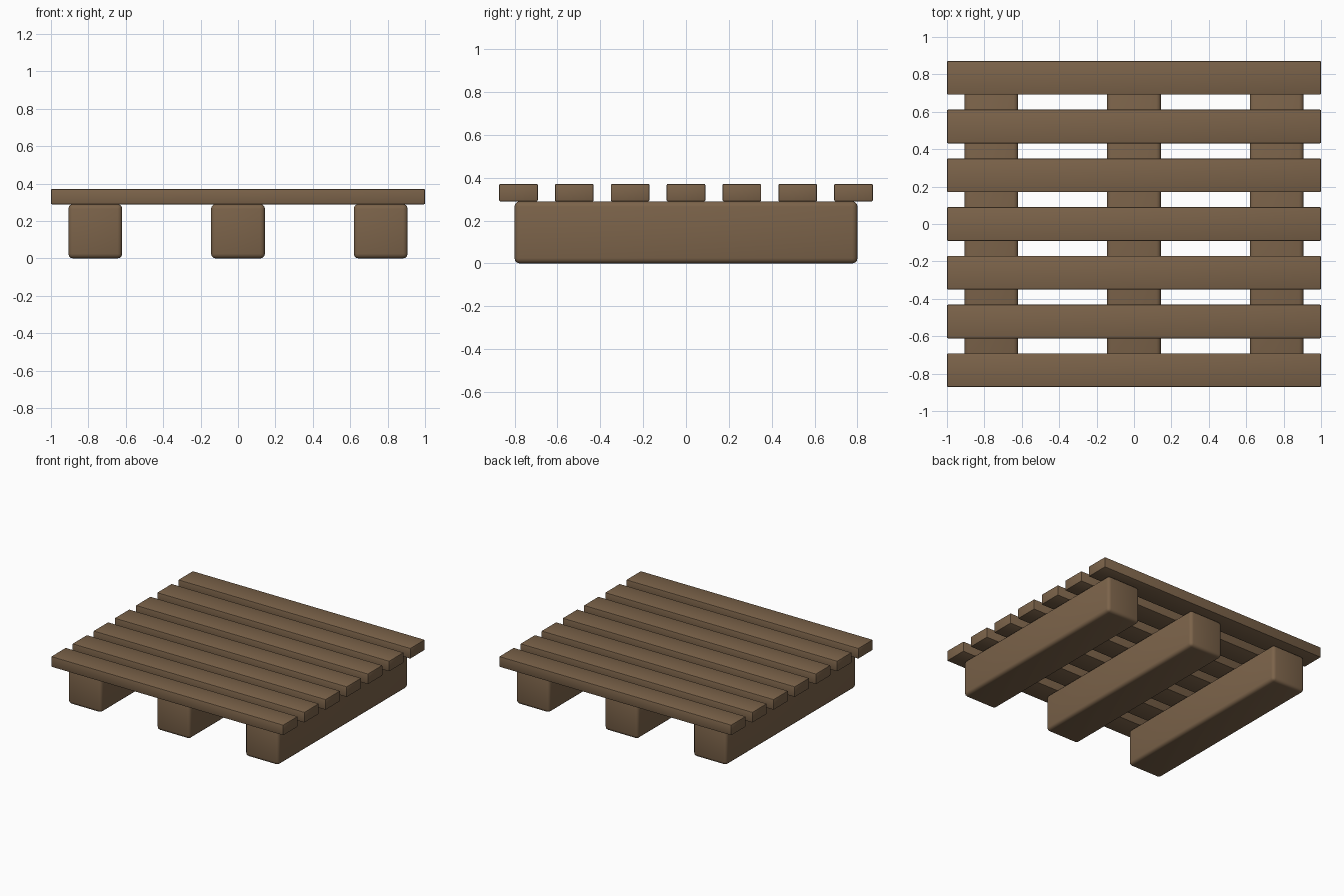
import bpy

if "Cube" in bpy.data.objects:
    bpy.data.objects.remove(bpy.data.objects["Cube"])

wood = bpy.data.materials.new("brown_wood")
wood.diffuse_color = (0.20, 0.125, 0.068, 1)
wood.use_nodes = True
wood.node_tree.nodes["Principled BSDF"].inputs["Base Color"].default_value = wood.diffuse_color


def board(name, centre, size, bevel, segments):
    """Rounded-edge wooden box."""
    bpy.ops.mesh.primitive_cube_add(size=1, location=centre)
    ob = bpy.context.object
    ob.name = name
    ob.scale = size
    bpy.ops.object.transform_apply(location=False, rotation=False, scale=True)
    mod = ob.modifiers.new("rounded_edges", 'BEVEL')
    mod.width = bevel
    mod.segments = segments
    bpy.ops.object.modifier_apply(modifier=mod.name)
    ob.data.materials.append(wood)
    bpy.ops.object.shade_smooth_by_angle()
    return ob


# Three bearers running front to back
for i in range(3):
    board(f"bearer_{i + 1}", ((i - 1) * 0.763, 0, 0.145), (0.288, 1.6, 0.29), 0.025, 3)

# Seven deck planks across the top
for i in range(7):
    board(f"deck_plank_{i + 1}", (0, (i - 3) * 0.2605, 0.33), (2.0, 0.18, 0.082), 0.006, 2)
